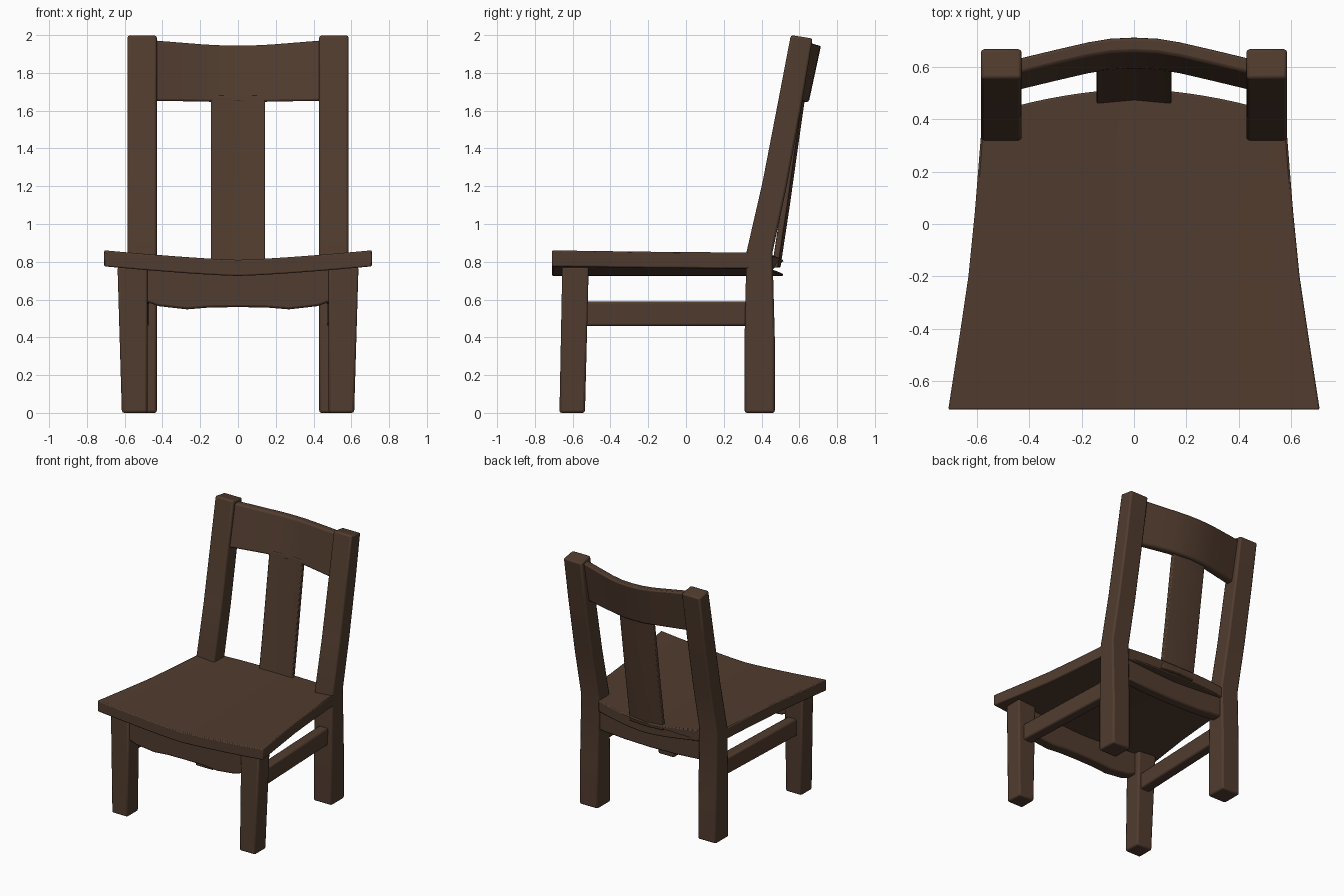
import bpy, bmesh, math

if "Cube" in bpy.data.objects:
    bpy.data.objects.remove(bpy.data.objects["Cube"])

wood = bpy.data.materials.new("dark brown wood")
wood.diffuse_color = (0.082, 0.045, 0.028, 1)
wood.use_nodes = True
wood.node_tree.nodes["Principled BSDF"].inputs["Base Color"].default_value = wood.diffuse_color


def loft(name, rings, bevel=0.012):
    """Skin a row of equal-length rings, cap both ends and soften the edges."""
    bm = bmesh.new()
    vs = [[bm.verts.new(p) for p in ring] for ring in rings]
    n = len(vs[0])
    for a, b in zip(vs, vs[1:]):
        for i in range(n):
            j = (i + 1) % n
            bm.faces.new((a[i], a[j], b[j], b[i]))
    bm.faces.new(vs[0])
    bm.faces.new(vs[-1])
    bmesh.ops.recalc_face_normals(bm, faces=bm.faces)
    me = bpy.data.meshes.new(name)
    bm.to_mesh(me)
    bm.free()
    ob = bpy.data.objects.new(name, me)
    bpy.context.collection.objects.link(ob)
    me.materials.append(wood)
    bpy.ops.object.select_all(action='DESELECT')
    ob.select_set(True)
    bpy.context.view_layer.objects.active = ob
    bpy.ops.object.shade_smooth_by_angle(angle=math.radians(25))
    mod = ob.modifiers.new("soft edges", 'BEVEL')
    mod.width = bevel
    mod.segments = 2
    mod.limit_method = 'ANGLE'
    mod.angle_limit = math.radians(40)
    return ob


def rect_z(x0, x1, y0, y1, z, dz=0.0):
    return [(x0, y0, z), (x1, y0, z), (x1, y1, z - dz), (x0, y1, z - dz)]


def mirrored(table):
    """Extend rows given for x >= 0 (ascending) to both sides."""
    return [(-r[0],) + tuple(r[1:]) for r in reversed(table[1:])] + list(table)


# Seat: dished plank, narrower at the back, notched around the rear legs
def dish(x):
    return 0.81 + 0.05 * (abs(x) / 0.7) ** 1.3


us = [i / 8 for i in range(-8, 9)]
rings = []
for y, w, bow in [(-0.71, 0.71, 0), (-0.45, 0.67, 0), (-0.2, 0.633, 0), (0.05, 0.608, 0),
                  (0.34, 0.585, 0), (0.36, 0.435, 0), (0.455, 0.435, 0.06)]:
    top = [(u * w, y + bow * (1 - abs(u) ** 1.8), dish(u * w)) for u in us]
    rings.append(top + [(x, yy, z - 0.085) for x, yy, z in reversed(top)])
loft("seat", rings, 0.018)

# Legs and side stretchers, both sides
for s, side in ((1, "right"), (-1, "left")):
    loft("front_leg_" + side, [rect_z(s * 0.48, s * 0.615, -0.67, -0.535, 0),
                               rect_z(s * 0.48, s * 0.638, -0.655, -0.515, 0.775)])
    loft("rear_leg_" + side,
         [rect_z(s * 0.43, s * 0.585, a, b, z, dz) for a, b, z, dz in
          [(0.31, 0.47, 0, 0), (0.31, 0.47, 0.4, 0), (0.32, 0.458, 0.85, 0),
           (0.405, 0.535, 1.22, 0.01), (0.49, 0.615, 1.66, 0.015), (0.555, 0.67, 2.0, 0.018)]])
    loft("side_stretcher_" + side,
         [[(s * (x - 0.04), y, 0.46), (s * (x + 0.04), y, 0.46),
           (s * (x + 0.04), y, 0.59), (s * (x - 0.04), y, 0.59)]
          for x, y in ((0.545, -0.55), (0.51, 0.34))])

# Front and rear aprons under the seat
for name, y0, y1, rows in (
        ("front_apron", -0.645, -0.56,
         [(0, 0.56), (0.15, 0.558), (0.27, 0.548), (0.42, 0.565), (0.49, 0.59)]),
        ("rear_apron", 0.36, 0.44, [(0, 0.58), (0.22, 0.585), (0.44, 0.60)])):
    loft(name, [[(x, y0, z), (x, y1, z), (x, y1, dish(x) - 0.07), (x, y0, dish(x) - 0.07)]
                for x, z in mirrored(rows)])

# Crest rail: bowed backwards and leaning, rows are x, back-offset, top z, bottom z
rows = [(0, 0, 1.945, 1.645), (0.09, -0.004, 1.946, 1.645), (0.175, -0.018, 1.95, 1.648),
        (0.3, -0.047, 1.96, 1.65), (0.45, -0.083, 1.972, 1.652)]
loft("crest_rail", [[(x, 0.592 + d, b), (x, 0.65 + d, b), (x, 0.715 + d, t), (x, 0.657 + d, t)]
                    for x, d, t, b in mirrored(rows)])

# Back splat: thin curved board from the seat up into the crest rail
rings = []
for y, z in [(0.468, 0.77), (0.477, 0.83), (0.518, 1.1), (0.56, 1.4), (0.60, 1.68)]:
    front = [(x, y - d, z) for x, d in ((-0.143, 0.014), (0, 0), (0.143, 0.014))]
    rings.append(front + [(x, yy + 0.032, zz) for x, yy, zz in reversed(front)])
loft("back_splat", rings, 0.006)
